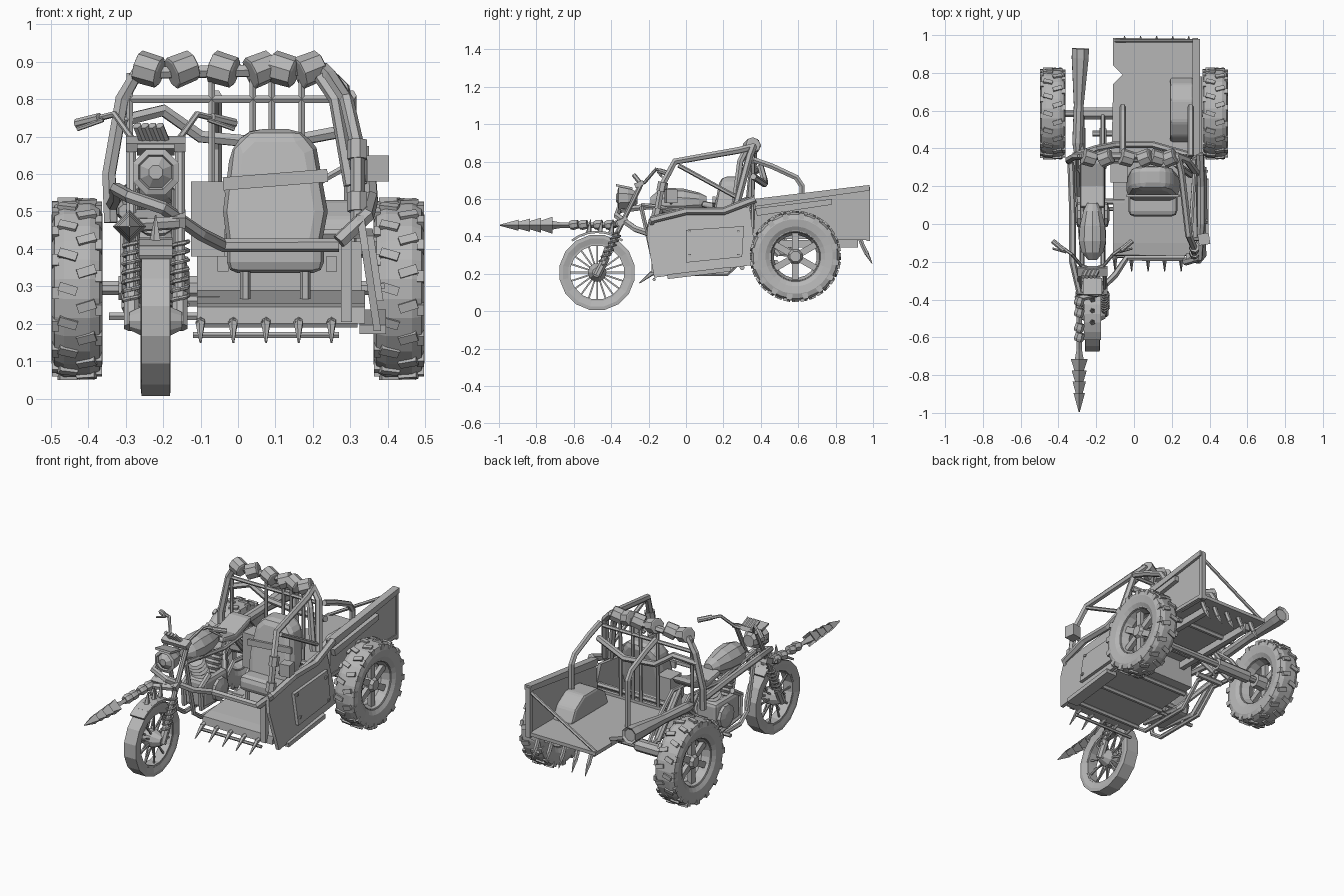
import bpy
import bmesh
import math
from mathutils import Matrix, Vector, Euler

default_cube = bpy.data.objects.get("Cube")
if default_cube:
    bpy.data.objects.remove(default_cube, do_unlink=True)

grey = bpy.data.materials.new("plain grey")
grey.use_nodes = True
tone = (.47, .47, .47, 1)
grey.diffuse_color = tone
grey.node_tree.nodes["Principled BSDF"].inputs["Base Color"].default_value = tone


def finish(name, bm):
    bmesh.ops.recalc_face_normals(bm, faces=bm.faces[:])
    mesh = bpy.data.meshes.new(name)
    bm.to_mesh(mesh)
    bm.free()
    mesh.materials.append(grey)
    obj = bpy.data.objects.new(name, mesh)
    bpy.context.collection.objects.link(obj)
    return obj


def boxes(name, matrices):
    bm = bmesh.new()
    for matrix in matrices:
        bmesh.ops.create_cube(bm, size=1, matrix=matrix)
    return finish(name, bm)


def place(centre, size, turn=(0, 0, 0)):
    return Matrix.LocRotScale(Vector(centre), Euler(turn), Vector(size))


def box(name, centre, size, turn=(0, 0, 0)):
    return boxes(name, [place(centre, size, turn)])


def soften(obj, width):
    bevel = obj.modifiers.new("soft edge", 'BEVEL')
    bevel.width = width
    bevel.segments = 2
    return obj


def prism(name, axis, outline, low, high, lean=0):
    """Extrude an outline along an axis; lean shears it along that axis by height."""
    order = {'x': lambda a, b, d: (d + lean * (.5 - b), a, b),
             'y': lambda a, b, d: (a, d - lean * (.5 - b), b),
             'z': lambda a, b, d: (a, b, d)}[axis]
    bm = bmesh.new()
    rings = [[bm.verts.new(order(a, b, d)) for a, b in outline] for d in (low, high)]
    for ring in rings:
        bm.faces.new(ring)
    for i in range(len(outline)):
        j = i - 1
        bm.faces.new((rings[0][i], rings[0][j], rings[1][j], rings[1][i]))
    return finish(name, bm)


def lathe(name, origin, axis, profile, sides=12, closed=False, phase=.5):
    """Turn (radius, distance) pairs around an axis through origin."""
    turn = Vector((0, 0, 1)).rotation_difference(Vector(axis).normalized())
    bm = bmesh.new()
    rings = []
    for radius, along in profile:
        angles = [math.tau * (k + phase) / sides for k in range(sides)]
        rings.append([bm.verts.new(Vector(origin) + turn @ Vector(
            (radius * math.cos(a), radius * math.sin(a), along))) for a in angles])
    pairs = list(zip(rings, rings[1:]))
    if closed:
        pairs.append((rings[-1], rings[0]))
    else:
        bm.faces.new(rings[0])
        bm.faces.new(rings[-1])
    for a, b in pairs:
        for k in range(sides):
            bm.faces.new((a[k - 1], a[k], b[k], b[k - 1]))
    return finish(name, bm)


def rod(name, start, end, radius, sides=6, tip=None):
    span = Vector(end) - Vector(start)
    return lathe(name, start, span, [(radius, 0), (radius if tip is None else tip, span.length)], sides)


def tube(name, points, radius):
    """Bent pipe, built as a swept curve and stored as a mesh."""
    curve = bpy.data.curves.new(name, 'CURVE')
    curve.dimensions = '3D'
    curve.bevel_depth = radius
    curve.bevel_resolution = 1
    curve.use_fill_caps = True
    spline = curve.splines.new('POLY')
    spline.points.add(len(points) - 1)
    for target, point in zip(spline.points, points):
        target.co = (*point, 1)
    spline.use_smooth = False
    temp = bpy.data.objects.new(name + " path", curve)
    bpy.context.collection.objects.link(temp)
    bpy.context.view_layer.update()
    mesh = bpy.data.meshes.new_from_object(temp.evaluated_get(bpy.context.evaluated_depsgraph_get()))
    bpy.data.objects.remove(temp, do_unlink=True)
    mesh.materials.clear()
    mesh.materials.append(grey)
    bpy.context.collection.objects.link(bpy.data.objects.new(name, mesh))


def spin(centre, angle, offset, size, twist=0):
    """Box placed at an angle round a wheel; offset is (across, radius)."""
    return (Matrix.Translation(centre) @ Matrix.Rotation(angle, 4, 'X')
            @ place((offset[0], 0, offset[1]), size, (0, 0, twist)))


# Rear wheels: chunky tyre, low lugs, rim and spokes
half = [(.13, .045), (.16, .062), (.2, .068), (.225, .06), (.237, .035)]
tyre = [(r, -h) for r, h in half] + [(r, h) for r, h in reversed(half)]
for label, side in (("left", 1), ("right", -1)):
    hub = Vector((side * .43, .585, .293))
    lathe(label + "_rear_tyre", hub, (1, 0, 0), tyre, 28, True)
    lugs = []
    for k in range(32):
        edge = 1 if k % 2 else -1
        angle = math.tau * k / 32
        lugs.append(spin(hub, angle, (edge * .025, .236), (.05, .024, .016), edge * .3))
        lugs.append(spin(hub, angle + .05, (edge * .058, .214), (.018, .03, .04)))
    boxes(label + "_rear_tread", lugs)
    lathe(label + "_rear_rim", hub, (1, 0, 0), [(.135, -.05), (.145, -.05), (.145, .05), (.135, .05), (.115, 0)], 20, True)
    lathe(label + "_rear_hub", hub, (side, 0, 0), [(.04, -.06), (.045, .02), (.03, .045)], 8)
    boxes(label + "_rear_spokes", [spin(hub, math.tau * k / 6, (side * .015, .08), (.025, .035, .1)) for k in range(6)])

# Front wheel with wire spokes
bike = -.22
hub = Vector((bike, -.475, .207))
lathe("front_tyre", hub, (1, 0, 0), [(.155, -.032), (.185, -.04), (.204, -.038), (.204, .038), (.185, .04), (.155, .032)], 16, True)
lathe("front_rim", hub, (1, 0, 0), [(.145, -.03), (.158, -.03), (.158, .03), (.145, .03)], 16, True)
lathe("front_hub", hub, (1, 0, 0), [(.025, -.07), (.05, -.02), (.05, .02), (.025, .07)], 10)
boxes("front_spokes", [spin(hub, math.tau * k / 20, ((-1) ** k * .014, .1), (.007, .009, .11)) for k in range(20)])
boxes("front_fender", [spin(hub, .55 - k * .22, (0, .216), (.09, .052, .012)) for k in range(6)])

# Fork legs with coil springs, yokes, headlight and handlebars
for side in (-1, 1):
    x = bike + side * .065
    rod("fork_leg", (x, -.475, .2), (x, -.24, .68), .014, 8)
    rod("fork_slider", (x, -.475, .19), (x, -.43, .28), .022, 8)
    coil = []
    for k in range(49):
        t = k / 48
        a = math.tau * 7 * t
        coil.append((x + .022 * math.cos(a), -.45 + .085 * t + .022 * math.sin(a), .25 + .17 * t))
    tube("fork_spring", coil, .006)
    grip_x = bike + side * .21
    tube("handlebar", [(bike, -.24, .68), (bike + side * .06, -.22, .69), (bike + side * .11, -.16, .76), (grip_x, -.09, .735)], .009)
    rod("handle_grip", (bike + side * .15, -.14, .75), (grip_x, -.09, .735), .014, 8)
    rod("brake_lever", (bike + side * .14, -.15, .745), (grip_x, -.13, .72), .006)
box("upper_yoke", (bike, -.25, .68), (.16, .05, .025), (.4, 0, 0))
box("lower_yoke", (bike, -.34, .48), (.16, .06, .03), (.4, 0, 0))
lathe("headlight", (bike, -.26, .605), (0, -1, 0), [(.035, 0), (.06, .05), (.066, .1), (.05, .105), (.045, .095), (.02, .115)], 8)
box("headlight_hood", (bike, -.33, .665), (.1, .09, .012), (-.2, 0, 0))
for k in range(4):
    rod("gauge", (bike - .03 + k * .02, -.24, .68), (bike - .05 + k * .02, -.28, .73), .012, 6)

# Motorbike tank, saddle, engine and frame
lathe("fuel_tank", (bike, -.19, .585), (0, 1, 0), [(.025, 0), (.06, .04), (.075, .1), (.07, .18), (.05, .26), (.03, .3)], 10)
soften(prism("saddle", 'x', [(.08, .56), (.2, .53), (.33, .57), (.36, .61), (.32, .61), (.2, .57), (.09, .59)], bike - .065, bike + .065), .012)
soften(box("engine_block", (bike, .02, .32), (.13, .22, .16)), .02)
for lean in (-1, 1):
    lathe("cylinder_fins", (bike, .02 + lean * .03, .38), (0, lean * .5, 1),
          [(.05 if k % 2 else .038, k * .013) for k in range(11)], 10)
for side in (-1, 1):
    x = bike + side * .055
    lathe("engine_cover", (x, .05, .31), (side, 0, 0), [(.07, 0), (.065, .025), (.03, .035)], 10)
    tube("bike_frame", [(x, -.24, .56), (x, -.17, .25), (x, -.1, .2), (x, .22, .2), (x, .35, .32), (x, .58, .3)], .013)
    tube("bike_top_rail", [(x, -.24, .57), (x, .1, .52), (x, .36, .54), (x, .5, .42), (x, .58, .31)], .012)
    rod("rear_shock", (x, .3, .53), (x, .5, .3), .02, 8)
    rod("foot_peg", (x, .08, .22), (x + side * .07, .08, .22), .011)
    tube("exhaust_header", [(x, -.03, .42), (x, -.11, .37), (x, -.1, .25), (x - .02, .15, .24), (-.3, .3, .38), (-.3, .42, .5)], .016)
lathe("exhaust_pipe", (-.3, .38, .5), (.03, 1, .05), [(.02, 0), (.03, .05), (.028, .25), (.048, .5), (.048, .55), (.035, .54)], 8)

# Barbed spear lashed to the bike
barbs = [(.003, 0)]
for k in range(4):
    barbs += [(.03 + k * .005, .1 + k * .06), (.016 + k * .003, .09 + k * .06)]
barbs += [(.014, .33), (.014, .62)]
lathe("spear", (-.29, -.995, .46), (0, 1, 0), barbs, 4, phase=0)
for y in (-.62, -.57, -.49, -.43):
    lathe("spear_wrap", (-.295, y, .46), (.25, 1, .15), [(.022, 0), (.028, .015), (.024, .045)], 7)
rod("spear_clamp", (-.31, -.4, .46), (-.16, -.36, .47), .018)
for k in range(3):
    rod("fender_spike", (bike, -.52 + k * .06, .42), (bike, -.51 + k * .06, .49), .016, 5, .002)

# Axle and links between bike and cab
rod("rear_axle", (-.4, .585, .295), (.4, .585, .295), .02, 8)
rod("axle_sleeve", (-.32, .585, .295), (-.1, .585, .295), .035, 8)
for y in (.12, .48):
    rod("side_link", (bike, y, .26), (-.05, y, .26), .016)

# Cab floor, rear wall and leaning outer side
prism("cab_floor", 'x', [(-.17, .2), (-.165, .245), (-.1, .255), (.36, .29), (.36, .25)], -.11, .34)
box("cab_rear_wall", (.11, .35, .34), (.44, .02, .16))
prism("cab_side", 'x', [(-.17, .18), (.38, .25), (.34, .56), (.12, .53), (-.2, .49), (-.21, .4)], .315, .335, .15)
prism("door_plate", 'x', [(0, .26), (.3, .29), (.31, .455), (0, .435)], .335, .353, .15)
boxes("door_bolts", [place((.355 + .15 * (.5 - z), y, z), (.012, .014, .014)) for y in (.02, .28) for z in (.3, .425)])
box("running_board", (.36, .07, .205), (.07, .34, .025), (.12, 0, 0))
box("front_flange", (.29, -.17, .33), (.03, .03, .25))
tube("side_belt", [(.27, -.2, .42), (.345, -.18, .49), (.355, 0, .535), (.355, .2, .535), (.35, .37, .6)], .021)
box("side_lamp", (.37, -.08, .615), (.06, .06, .07), (0, 0, .15))
rod("lamp_arm", (.32, -.08, .58), (.37, -.08, .6), .01)
tube("bike_guard", [(-.335, .33, .52), (-.325, .05, .54), (-.325, -.2, .56), (-.29, -.36, .54), (-.2, -.37, .51), (-.1, -.27, .44), (-.04, -.18, .41), (.27, -.18, .41)], .018)
for k in range(5):
    x = -.1 + k * .0875
    rod("front_claw", (x, -.15, .21), (x, -.19, .2), .012)
    rod("front_claw_tip", (x, -.18, .205), (x, -.25, .15), .014, 5, .003)
rod("claw_bar", (-.12, -.17, .17), (.27, -.17, .17), .009)
for y in (-.1, .1, .3):
    rod("floor_rib", (-.11, y, .21 + y * .08), (.32, y, .21 + y * .08), .014)

# Reclined passenger seat with belt
soften(prism("seat_back", 'y', [(-.02, .34), (-.04, .5), (-.02, .67), (.03, .72), (.17, .72), (.21, .67), (.24, .5), (.21, .34)], .14, .27, .2), .035)
soften(box("seat_cushion", (.1, .15, .38), (.26, .22, .09)), .03)
box("seat_belt", (.1, .15, .585), (.28, .014, .035), (0, -.08, 0))
for x in (.02, .18):
    rod("seat_leg", (x, .06, .34), (x, .06, .26), .014)
box("side_pack", (-.08, .27, .48), (.09, .1, .2))

# Roll cage with bars and wrapped roof row
tube("main_hoop", [(-.34, .33, .47), (-.345, .34, .6), (-.31, .36, .8), (-.27, .36, .87), (.23, .36, .88), (.28, .34, .83), (.33, .27, .57)], .02)
tube("hoop_doubler", [(.22, .32, .86), (.26, .29, .8), (.3, .26, .57)], .018)
tube("front_pillar", [(.32, -.17, .45), (.32, -.13, .67), (.29, -.06, .8), (.25, .28, .86), (.23, .36, .88)], .019)
rod("pillar_brace", (.3, -.04, .78), (.32, .27, .61), .012)
rod("shoulder_bar", (-.31, .36, .8), (.28, .36, .8), .011)
rod("lower_cage_bar", (-.12, .34, .44), (.33, .34, .44), .014)
for x in (-.29, -.07, .04, .09, .17):
    rod("cage_upright", (x, .355, .42), (x, .36, .87), .01)
tube("rear_band", [(-.32, .36, .74), (-.2, .4, .77), (-.1, .42, .7), (.1, .42, .68), (.31, .36, .72)], .018)
for x in (-.06, .3):
    tube("rear_brace", [(x, .36, .81), (x, .46, .775), (x, .59, .715), (x, .62, .67), (x, .62, .4)], .017)
for k, x in enumerate((-.24, -.15, -.04, .06, .12, .19)):
    lean = .4 if k % 2 else -.3
    lathe("roof_wrap", (x, .35, .88), (1, lean, lean), [(.038, -.032), (.044, -.03), (.042, .032), (.034, .036)], 8)
for z in (.5, .64):
    rod("pillar_wrap", (.32, -.16 + (z - .5) * .2, z), (.32, -.15 + (z - .5) * .2, z + .05), .028, 7)

# Cargo bed with one wall, ribs, tail claws and wheel arch
prism("bed_floor", 'z', [(-.12, .35), (.34, .35), (.34, .98), (-.11, .985), (-.11, .84), (-.06, .79), (-.11, .74)], .385, .405)
prism("bed_wall", 'x', [(.36, .4), (.37, .58), (.97, .665), (.985, .38), (.8, .38)], .315, .335)
prism("bed_wall_rim", 'x', [(.37, .56), (.36, .6), (.98, .675), (.98, .645)], .31, .35)
prism("wheel_guard", 'x', [(.38, .51), (.37, .55), (.78, .6), (.78, .57)], .33, .36)
rod("tail_strut", (.325, .97, .64), (-.1, .97, .4), .01)
box("tail_post", (.325, .975, .52), (.03, .02, .29))
for k in range(5):
    x = -.05 + k * .085
    tube("tail_claw", [(x, .93, .39), (x, .945, .35), (x, .965, .31)], .013)
    rod("tail_claw_tip", (x, .963, .315), (x, .995, .255), .013, 5, .002)
for y in (.45, .72):
    rod("bed_rib", (-.1, y, .375), (.32, y, .375), .015)
for x in (-.04, .25):
    box("chassis_rail", (x, .62, .36), (.03, .6, .04))
soften(prism("wheel_arch", 'x', [(.43, .4), (.46, .48), (.54, .53), (.66, .53), (.74, .48), (.78, .4)], .19, .316), .015)
